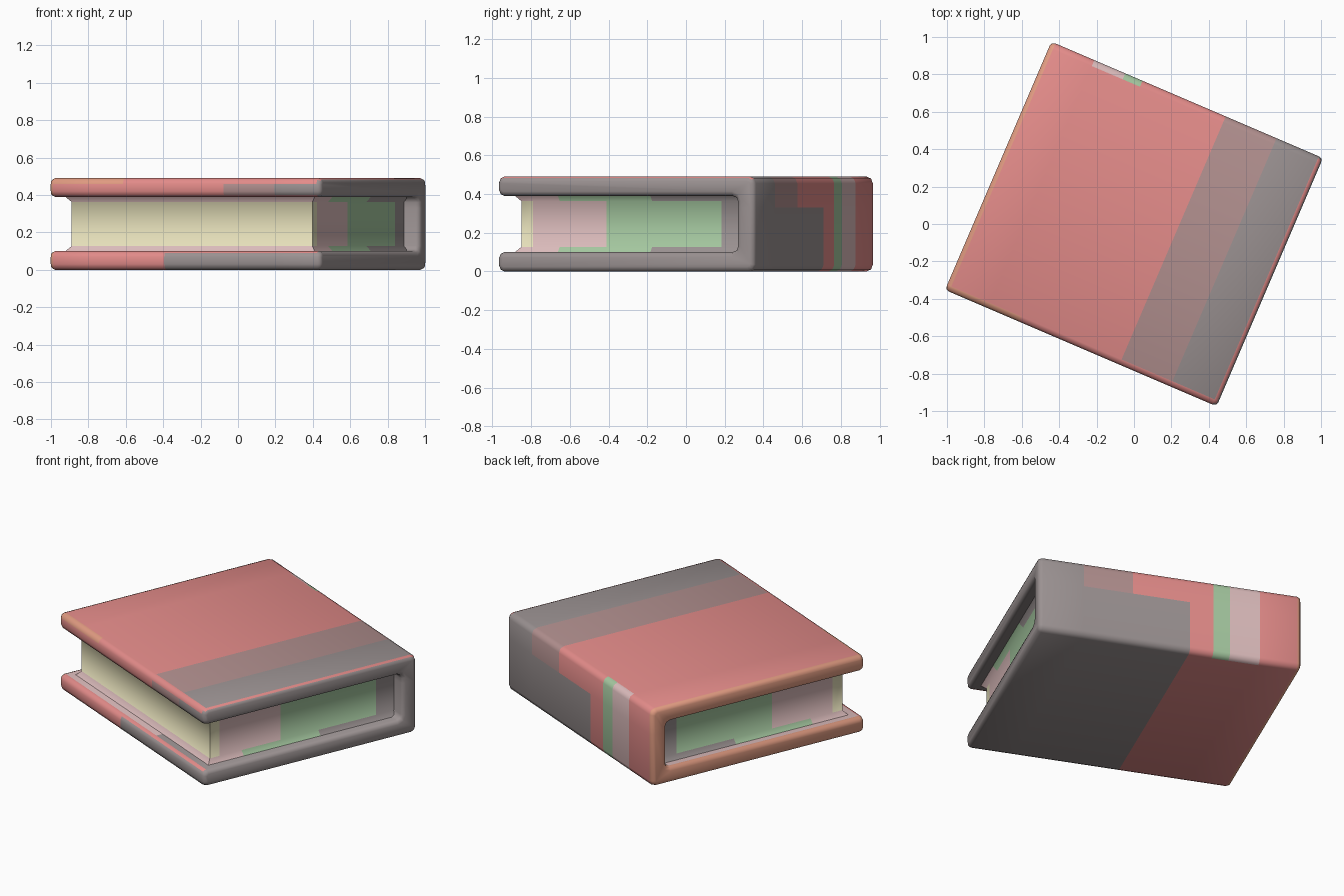
import bpy, bmesh, math
from mathutils import Vector

if "Cube" in bpy.data.objects:
    bpy.data.objects.remove(bpy.data.objects["Cube"])

HU, HV, H = 0.79, 0.722, 0.49      # half length along spine, half depth, height
T = 0.10                           # cover thickness
TURN = math.radians(-23.2)


def lin(v):
    v /= 255
    return v / 12.92 if v < 0.04045 else ((v + 0.055) / 1.055) ** 2.4


COLOURS = {
    "red": (228, 140, 138), "mauve": (178, 144, 143), "grey": (155, 146, 146),
    "orange": (226, 156, 130), "cream": (232, 226, 188), "pink": (220, 188, 188),
    "green": (165, 200, 160),
}
NAMES = list(COLOURS)
MATS = []
for name, rgb in COLOURS.items():
    m = bpy.data.materials.new(name)
    m.diffuse_color = (*[lin(c) for c in rgb], 1)
    m.use_nodes = True
    m.node_tree.nodes["Principled BSDF"].inputs["Base Color"].default_value = m.diffuse_color
    MATS.append(m)


def cut(bm, axis, values):
    """Slice the mesh so colour borders follow edges."""
    no = Vector((0, 0, 0))
    no[axis] = 1
    for v in values:
        bmesh.ops.bisect_plane(bm, geom=bm.verts[:] + bm.edges[:] + bm.faces[:],
                               plane_co=no * v, plane_no=no, dist=1e-5)


def finish(bm, name, rule):
    bmesh.ops.recalc_face_normals(bm, faces=bm.faces[:])
    for f in bm.faces:
        f.material_index = NAMES.index(rule(f.calc_center_median(), f.normal))
    me = bpy.data.meshes.new(name)
    bm.to_mesh(me)
    bm.free()
    for m in MATS:
        me.materials.append(m)
    ob = bpy.data.objects.new(name, me)
    bpy.context.collection.objects.link(ob)
    ob.rotation_euler.z = TURN
    bpy.ops.object.select_all(action='DESELECT')
    ob.select_set(True)
    bpy.context.view_layer.objects.active = ob
    bpy.ops.object.shade_smooth_by_angle(angle=math.radians(50))
    return ob


def rounded(corners, steps=2):
    """Round each (v, z, radius) corner of a right-angled outline."""
    out = []
    n = len(corners)
    for i, (v, z, r) in enumerate(corners):
        p = Vector((v, z))
        a = (Vector(corners[i - 1][:2]) - p).normalized()
        b = (Vector(corners[(i + 1) % n][:2]) - p).normalized()
        for k in range(steps + 1):
            t = k / steps * math.pi / 2
            out.append(p + a * r * (1 - math.sin(t)) + b * r * (1 - math.cos(t)))
    return out


# Cover: C-shaped section swept along the spine, end rims bevelled
outline = rounded([(-HV, 0, .03), (HV, 0, .035), (HV, H, .035), (-HV, H, .03),
                   (-HV, H - T, .03), (HV - T, H - T, .03),
                   (HV - T, T, .03), (-HV, T, .03)])
bm = bmesh.new()
face = bm.faces.new([bm.verts.new((-HU, p.x, p.y)) for p in outline])
res = bmesh.ops.extrude_face_region(bm, geom=[face], use_keep_orig=True)
top = [g for g in res["geom"] if isinstance(g, bmesh.types.BMVert)]
bmesh.ops.translate(bm, verts=top, vec=(2 * HU, 0, 0))
bmesh.ops.recalc_face_normals(bm, faces=bm.faces[:])
rim = [e for e in bm.edges
       if abs(e.verts[0].co.x - e.verts[1].co.x) < 1e-4]
bmesh.ops.bevel(bm, geom=rim, offset=0.024, segments=2, profile=0.5,
                affect='EDGES', clamp_overlap=True)
cut(bm, 0, (-.54, -.36, -.26, -.12, .224, .52))
cut(bm, 2, (.33,))


def cover_rule(c, n):
    u, v, z = c
    if n.x < -0.3:
        return "orange"
    if n.x > 0.3:
        return "red" if n.z > 0.5 and z > 0.4 else "grey"
    if n.y > 0.3 and v > HV - 0.05:                    # spine
        if u > .52:
            return "grey"
        if u > -.12 and z < .33:
            return "grey"
        if u > .224:
            return "mauve"
        if -.36 < u < -.26:
            return "green"
        if -.54 < u < -.36:
            return "pink"
        return "red"
    if T - .01 < z < H - T + .01 and v > -HV + .04:    # inside of the covers
        return "grey" if u > .224 or n.y < -0.3 else "pink"
    if z < 0.2:                                        # lower board
        if n.z > 0.5:
            return "red"
        return "grey" if u > -.12 else "red"
    if 0.3 < n.z < 0.95 or n.z < -0.5:                 # upper board rims
        return "orange" if u < -.36 and n.z > 0 else "red"
    return "grey" if u > .52 else "mauve" if u > .224 else "red"


finish(bm, "book_cover", cover_rule)

# Page block: stacked rings flaring into the boards
bm = bmesh.new()
rings = []
for z, g in ((.095, .03), (.127, 0), (.363, 0), (.395, .03)):
    a, b = .70 + g, -.625 - g
    rings.append([bm.verts.new((x, y, z)) for x, y in
                  ((-a, b), (a, b), (a, .66), (-a, .66))])
for lo, hi in zip(rings, rings[1:]):
    for i in range(4):
        j = (i + 1) % 4
        bm.faces.new((lo[i], lo[j], hi[j], hi[i]))
bm.faces.new(rings[0][::-1])
bm.faces.new(rings[-1])
cut(bm, 1, (-.56, -.41, -.147, .11, .5))


def page_rule(c, n):
    v = c.y
    if abs(n.z) > 0.2:                                 # flared lip
        return "pink" if v < -.41 else "green" if v < .11 else "grey"
    if n.y < -0.5 or v < -.56:
        return "cream"
    return "pink" if v < -.147 else "green" if v < .5 else "grey"


finish(bm, "page_block", page_rule)
